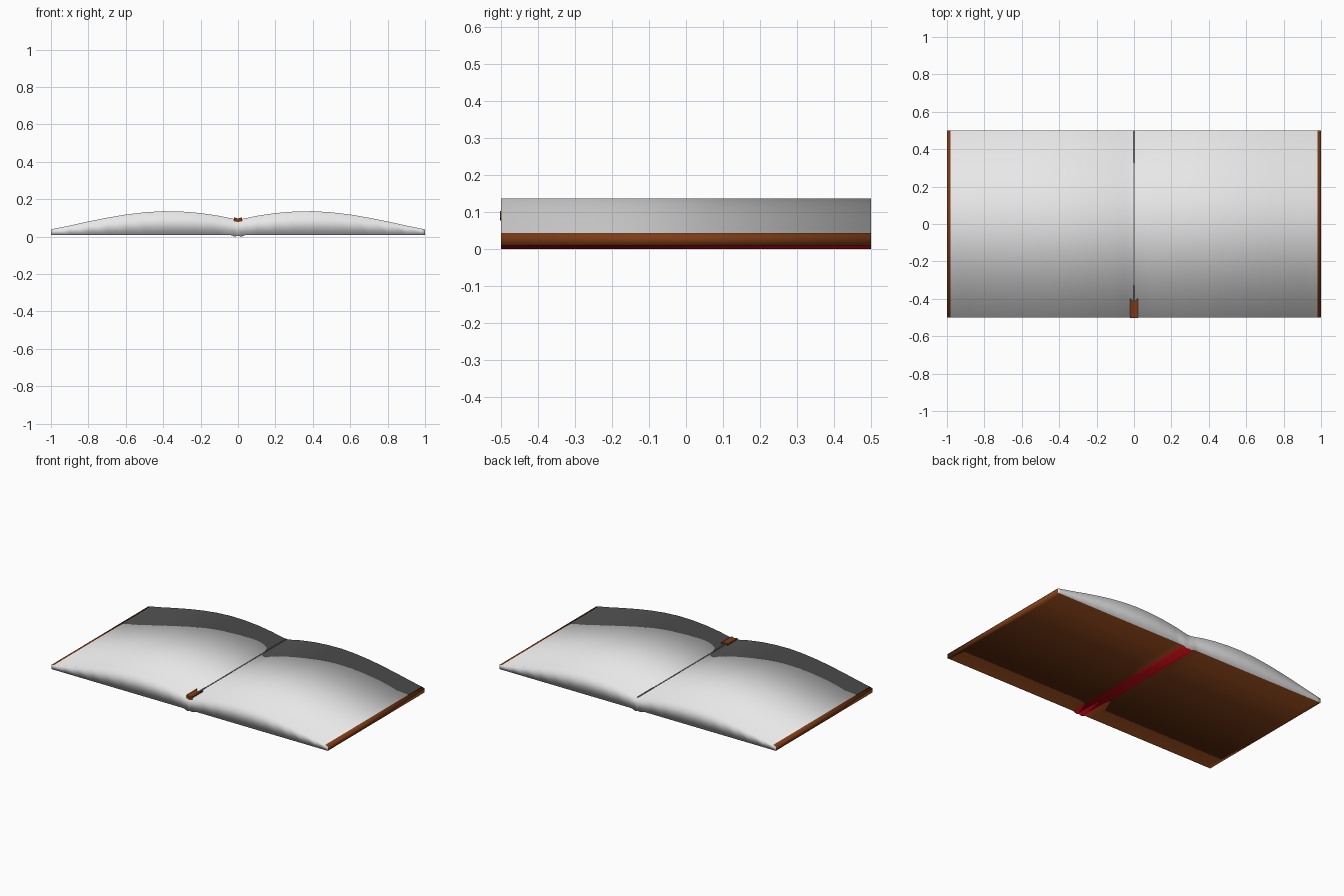
import bpy
import bmesh

if "Cube" in bpy.data.objects:
    bpy.data.objects.remove(bpy.data.objects["Cube"], do_unlink=True)


def material(name, rgb):
    mat = bpy.data.materials.new(name)
    mat.use_nodes = True
    mat.diffuse_color = (*rgb, 1)
    shader = mat.node_tree.nodes["Principled BSDF"]
    shader.inputs["Base Color"].default_value = (*rgb, 1)
    shader.inputs["Roughness"].default_value = 0.8
    return mat


PAPER = material("paper", (0.8, 0.8, 0.8))
LEATHER = material("brown leather", (0.2, 0.045, 0.008))
SPINE = material("red spine", (0.6, 0.004, 0.008))
GUTTER = material("gutter grey", (0.12, 0.12, 0.12))


def finish(name, bm, mats, smooth):
    bmesh.ops.recalc_face_normals(bm, faces=bm.faces)
    for face in bm.faces:
        face.smooth = smooth
    mesh = bpy.data.meshes.new(name)
    bm.to_mesh(mesh)
    bm.free()
    for mat in mats:
        mesh.materials.append(mat)
    obj = bpy.data.objects.new(name, mesh)
    bpy.context.collection.objects.link(obj)
    return obj


# Open book: half section as (x, top height, bottom height), mirrored
half = [(0, 0.092, 0.005), (0.018, 0.094, 0.0), (0.045, 0.099, 0.01),
        (0.1, 0.111, 0.01), (0.2, 0.126, 0.01), (0.3, 0.134, 0.01),
        (0.4, 0.136, 0.01), (0.5, 0.13, 0.01), (0.6, 0.118, 0.01),
        (0.7, 0.101, 0.01), (0.8, 0.081, 0.01), (0.9, 0.059, 0.01),
        (0.98, 0.043, 0.01), (1, 0.038, 0.01)]
section = [(-x, t, b) for x, t, b in reversed(half[1:])] + half

bm = bmesh.new()
rows = []
for x, top, bottom in section:
    corners = [(-0.5, bottom), (0.5, bottom), (0.5, top), (-0.5, top)]
    rows.append([bm.verts.new((x, y, z)) for y, z in corners])
for a, b in zip(rows, rows[1:]):
    middle = abs(a[0].co.x + b[0].co.x) / 2
    for i in range(4):
        j = (i + 1) % 4
        face = bm.faces.new((a[i], a[j], b[j], b[i]))
        if i == 0:                       # underside: cover and spine
            face.material_index = 2 if middle < 0.045 else 1
        elif i == 2 and middle > 0.98:   # cover edge seen from above
            face.material_index = 1
for end in (rows[0], rows[-1]):
    bm.faces.new(end).material_index = 1
finish("open_book", bm, [PAPER, LEATHER, SPINE], True)


def plate(name, front, back, depth, mat):
    """Strip between two edges, thickened downwards."""
    bm = bmesh.new()
    f = [bm.verts.new(p) for p in front]
    b = [bm.verts.new(p) for p in back]
    faces = [bm.faces.new((f[i], f[i + 1], b[i + 1], b[i]))
             for i in range(len(f) - 1)]
    extruded = bmesh.ops.extrude_face_region(bm, geom=faces, use_keep_orig=True)
    moved = [v for v in extruded["geom"] if isinstance(v, bmesh.types.BMVert)]
    bmesh.ops.translate(bm, verts=moved, vec=(0, 0, -depth))
    return finish(name, bm, [mat], False)


# Dark crease between the two page stacks
plate("page_gutter",
      [(-0.004, -0.499, 0.094), (0.004, -0.499, 0.094)],
      [(-0.004, 0.5, 0.094), (0.004, 0.5, 0.094)], 0.006, GUTTER)

# Creased bookmark ribbon with a swallowtail end
plate("bookmark",
      [(-0.022, -0.503, 0.103), (0, -0.503, 0.097), (0.022, -0.503, 0.103)],
      [(-0.022, -0.395, 0.103), (0, -0.42, 0.097), (0.022, -0.395, 0.103)],
      0.02, LEATHER)
